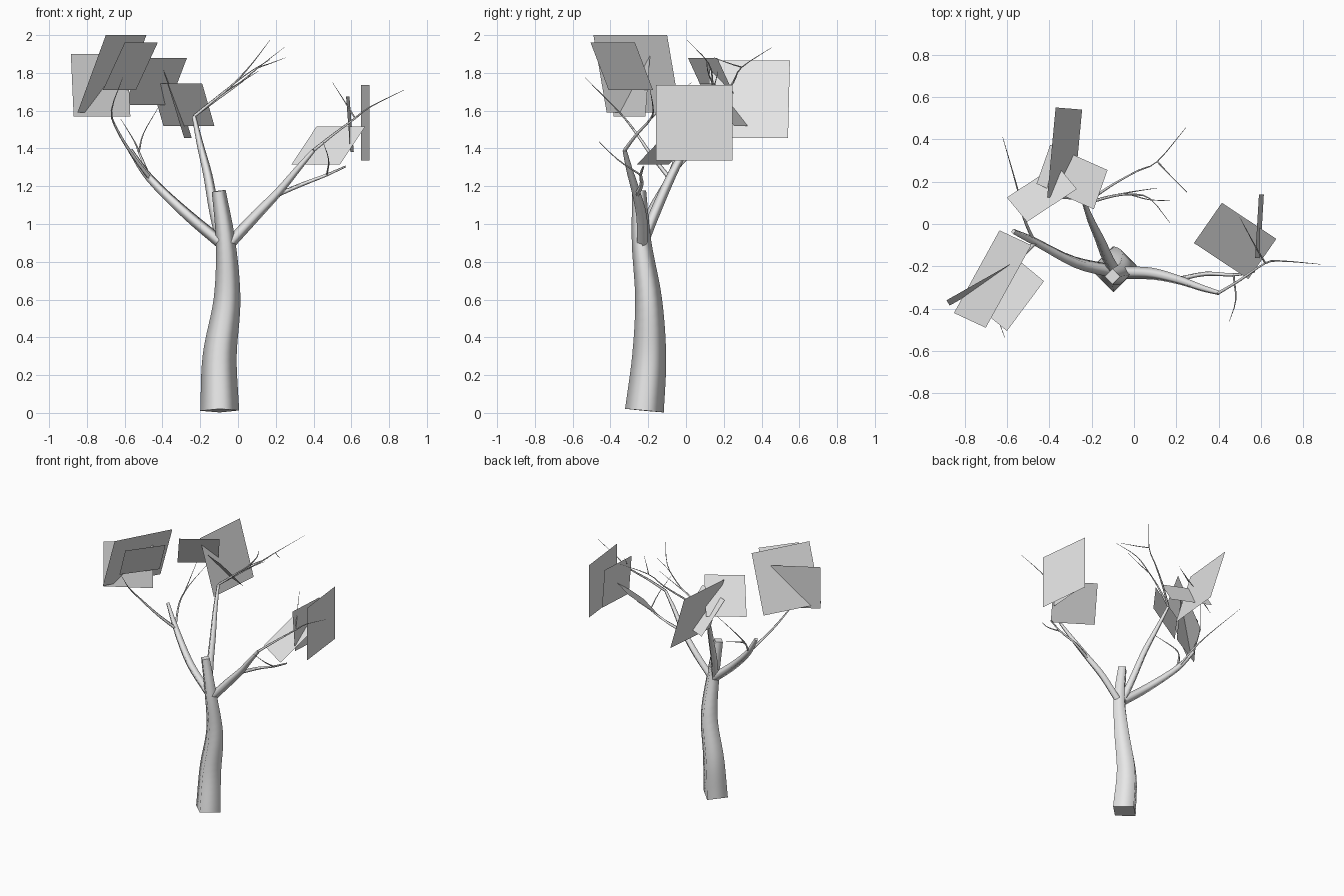
import bpy, bmesh
from mathutils import Vector

grey = bpy.data.materials.new("pale_grey")
grey.diffuse_color = (0.8, 0.8, 0.8, 1)


def finish(bm, name):
    me = bpy.data.meshes.new(name)
    bm.to_mesh(me)
    bm.free()
    me.materials.append(grey)
    ob = bpy.data.objects.new(name, me)
    bpy.context.collection.objects.link(ob)
    return ob


def smooth_path(pts, steps):
    """Catmull-Rom through (x, y, z, radius) points."""
    p = [Vector(q) for q in pts]
    p = [2 * p[0] - p[1]] + p + [2 * p[-1] - p[-2]]
    out = []
    for i in range(1, len(p) - 2):
        a, b, c, d = p[i - 1:i + 3]
        for s in range(steps):
            t = s / steps
            out.append(0.5 * (2 * b + (c - a) * t + (2 * a - 5 * b + 4 * c - d) * t * t
                              + (3 * b - a - 3 * c + d) * t ** 3))
    out.append(p[-2])
    return out


def limb(name, pts, steps=4):
    """Four-sided, smooth shaded, tapering tube with closed ends."""
    path = smooth_path(pts, steps)
    pos = [q.to_3d() for q in path]
    bm = bmesh.new()
    rings = []
    for i, c in enumerate(pos):
        t = (pos[min(i + 1, len(pos) - 1)] - pos[max(i - 1, 0)]).normalized()
        u = Vector((1, 0, 0))
        u = (u - t * u.dot(t)).normalized()
        v = t.cross(u)
        r = path[i][3]
        rings.append([bm.verts.new(c + d * r) for d in (u, v, -u, -v)])
    for a, b in zip(rings, rings[1:]):
        for k in range(4):
            f = bm.faces.new((a[k], a[(k + 1) % 4], b[(k + 1) % 4], b[k]))
            f.smooth = True
    for cap in (bm.faces.new(rings[0][::-1]), bm.faces.new(rings[-1])):
        for e in cap.edges:
            e.smooth = False
    return finish(bm, name)


def twig(name, pts, r0=0.005, r1=0.001):
    n = len(pts) - 1
    limb(name, [(*p, r0 + (r1 - r0) * i / n) for i, p in enumerate(pts)], 3)


def leaf(name, a, b, c):
    """Flat square card from three consecutive corners."""
    a, b, c = Vector(a), Vector(b), Vector(c)
    bm = bmesh.new()
    bm.faces.new([bm.verts.new(q) for q in (a, b, c, a + c - b)])
    finish(bm, name)


# Trunk
limb("trunk", [(-.097, -.22, .012, .103), (-.097, -.195, .3, .09), (-.058, -.198, .6, .071),
               (-.065, -.235, .9, .052), (-.102, -.248, 1.175, .037)], 6)

# Main branches
limb("left_branch", [(-.09, -.225, .9, .032), (-.28, -.18, 1.06, .029),
                     (-.465, -.085, 1.24, .022), (-.57, -.035, 1.39, .013)])
limb("middle_branch", [(-.085, -.23, .9, .03), (-.125, -.16, 1.07, .028), (-.16, -.075, 1.26, .024),
                       (-.2, .01, 1.42, .018), (-.233, .095, 1.57, .011)])
limb("right_branch", [(-.04, -.23, .9, .03), (.09, -.235, 1.04, .028), (.215, -.265, 1.17, .022),
                      (.315, -.3, 1.29, .017), (.4, -.325, 1.39, .011)])

# Left twigs
twig("left_twig_front", [(-.465, -.085, 1.24), (-.555, -.18, 1.36), (-.635, -.27, 1.49),
                         (-.67, -.36, 1.6), (-.61, -.535, 1.775)], .012)
twig("left_twig_back", [(-.47, -.085, 1.25), (-.52, .03, 1.37), (-.55, .165, 1.44),
                        (-.62, .41, 1.555)], .009)
twig("left_twig_inner", [(-.525, .04, 1.38), (-.5, .12, 1.48), (-.42, .22, 1.62)])

# Middle twigs
twig("middle_twig_back", [(-.233, .095, 1.57), (-.11, .18, 1.66), (.015, .25, 1.75),
                          (.11, .295, 1.83), (.245, .455, 1.935)], .009)
twig("middle_twig_back_fork", [(.11, .295, 1.83), (.17, .23, 1.85), (.25, .15, 1.88)], .004)
twig("middle_twig_front", [(-.233, .095, 1.57), (-.11, .13, 1.67), (-.02, .14, 1.745),
                           (.075, .12, 1.85), (.17, .005, 1.975)], .009)
twig("middle_twig_low", [(-.11, .13, 1.67), (-.02, .15, 1.73), (.11, .17, 1.81)])
twig("middle_twig_mid", [(-.02, .14, 1.745), (.07, .115, 1.81), (.17, .11, 1.87)], .004)

# Right twigs
twig("right_twig_outer", [(.4, -.325, 1.39), (.5, -.265, 1.47), (.62, -.185, 1.56),
                          (.7, -.175, 1.62), (.88, -.19, 1.71)], .01)
twig("right_twig_upper", [(.62, -.185, 1.56), (.57, -.1, 1.64), (.5, .03, 1.75)])
twig("right_twig_lower", [(.21, -.26, 1.155), (.34, -.235, 1.21), (.47, -.24, 1.26),
                          (.57, -.225, 1.305)], .013, .005)
twig("right_twig_front", [(.47, -.24, 1.26), (.48, -.36, 1.34), (.45, -.46, 1.435)])

# Leaf cards
cards = [
    ((-.885, -.36, 1.9), (-.585, -.19, 1.9), (-.57, -.215, 1.57)),
    ((-.7, -.49, 2), (-.485, -.1, 2), (-.635, -.03, 1.59)),
    ((-.6, -.505, 1.96), (-.425, -.27, 1.96), (-.54, -.175, 1.71)),
    ((-.505, .01, 1.88), (-.27, .165, 1.88), (-.365, .28, 1.63)),
    ((-.46, .19, 1.745), (-.19, .07, 1.745), (-.125, .255, 1.52)),
    ((-.41, .125, 1.865), (-.37, .55, 1.865), (-.245, .54, 1.455)),
    ((.415, .1, 1.515), (.672, -.07, 1.515), (.54, -.26, 1.315)),
    ((.65, .245, 1.735), (.695, -.16, 1.735), (.695, -.16, 1.335)),
    ((.59, .14, 1.675), (.572, -.16, 1.675), (.595, -.16, 1.38)),
]
for i, (a, b, c) in enumerate(cards, 1):
    leaf(f"leaf_{i}", a, b, c)
